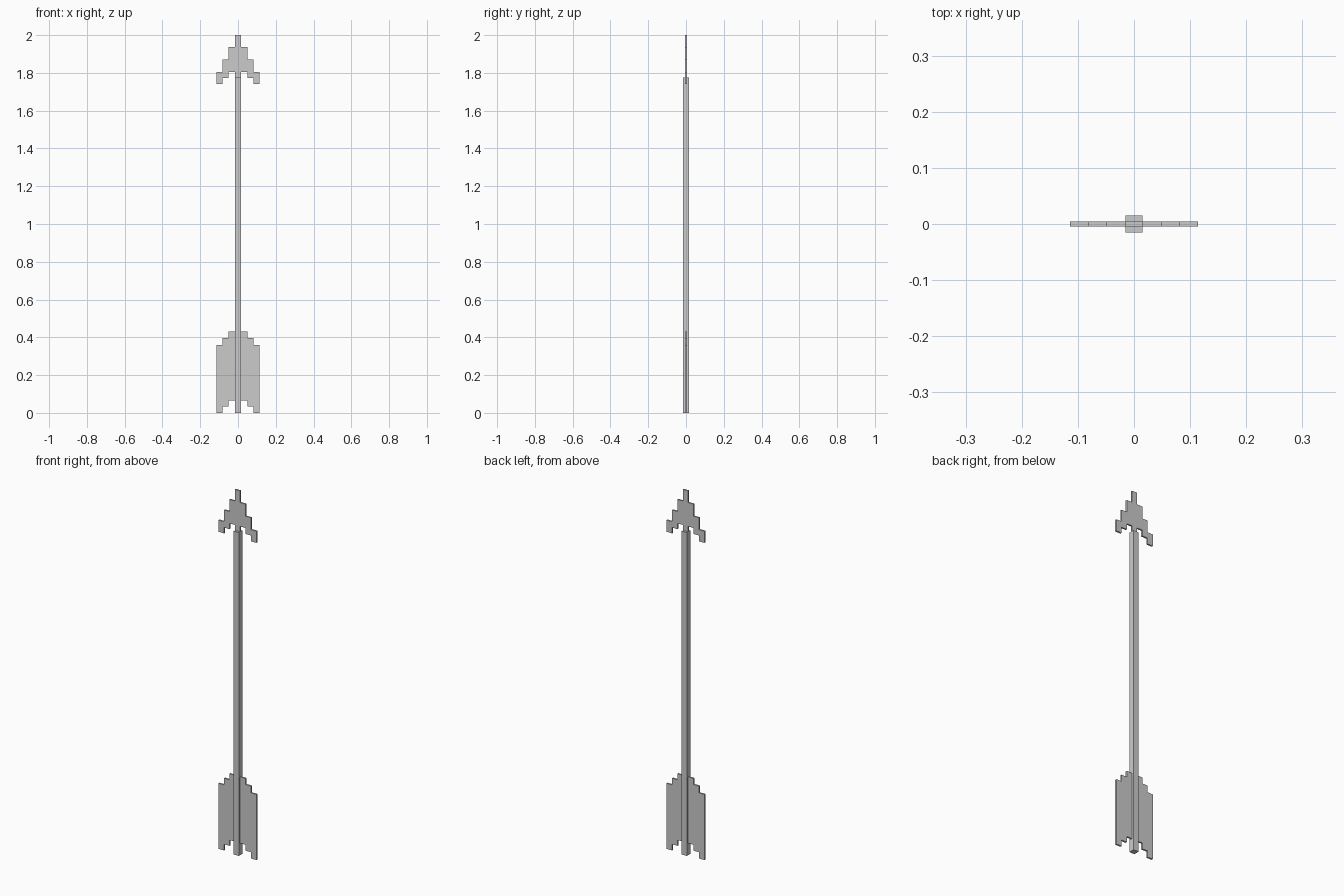
import bpy, bmesh

if "Cube" in bpy.data.objects:
    bpy.data.objects.remove(bpy.data.objects["Cube"])

PLATE = 0.0088           # thickness of the flat parts
S = 0.0155               # half width of the square shaft
X1, X2, X3 = 0.049, 0.0815, 0.1145   # step positions outwards


def plate(name, outline, depth):
    """Extrude an (x, z) outline along y, centred on y = 0."""
    bm = bmesh.new()
    face = bm.faces.new([bm.verts.new((x, -depth / 2, z)) for x, z in outline])
    ext = bmesh.ops.extrude_face_region(bm, geom=[face])
    verts = [v for v in ext["geom"] if isinstance(v, bmesh.types.BMVert)]
    bmesh.ops.translate(bm, verts=verts, vec=(0, depth, 0))
    bmesh.ops.recalc_face_normals(bm, faces=bm.faces)
    mesh = bpy.data.meshes.new(name)
    bm.to_mesh(mesh)
    bm.free()
    obj = bpy.data.objects.new(name, mesh)
    bpy.context.collection.objects.link(obj)
    return obj


def flip(outline):
    return [(-x, z) for x, z in reversed(outline)]


# Square shaft
plate("shaft", [(-S, 0), (S, 0), (S, 1.775), (-S, 1.775)], 2 * S)

# Stepped arrowhead with a short neck down to the shaft
head = [(S, 1.775), (S, 1.805), (X1, 1.805), (X1, 1.773), (X2, 1.773),
        (X2, 1.741), (X3, 1.741), (X3, 1.805), (X2, 1.805), (X2, 1.87),
        (X1, 1.87), (X1, 1.936), (S, 1.936), (S, 2.0)]
plate("arrowhead", head + flip(head), PLATE)

# Stepped feather vanes on both sides
vane = [(S, 0.066), (X1, 0.066), (X1, 0.034), (X2, 0.034), (X2, 0), (X3, 0),
        (X3, 0.36), (X2, 0.36), (X2, 0.397), (X1, 0.397), (X1, 0.43), (S, 0.43)]
plate("vane_right", vane, PLATE)
plate("vane_left", flip(vane), PLATE)
